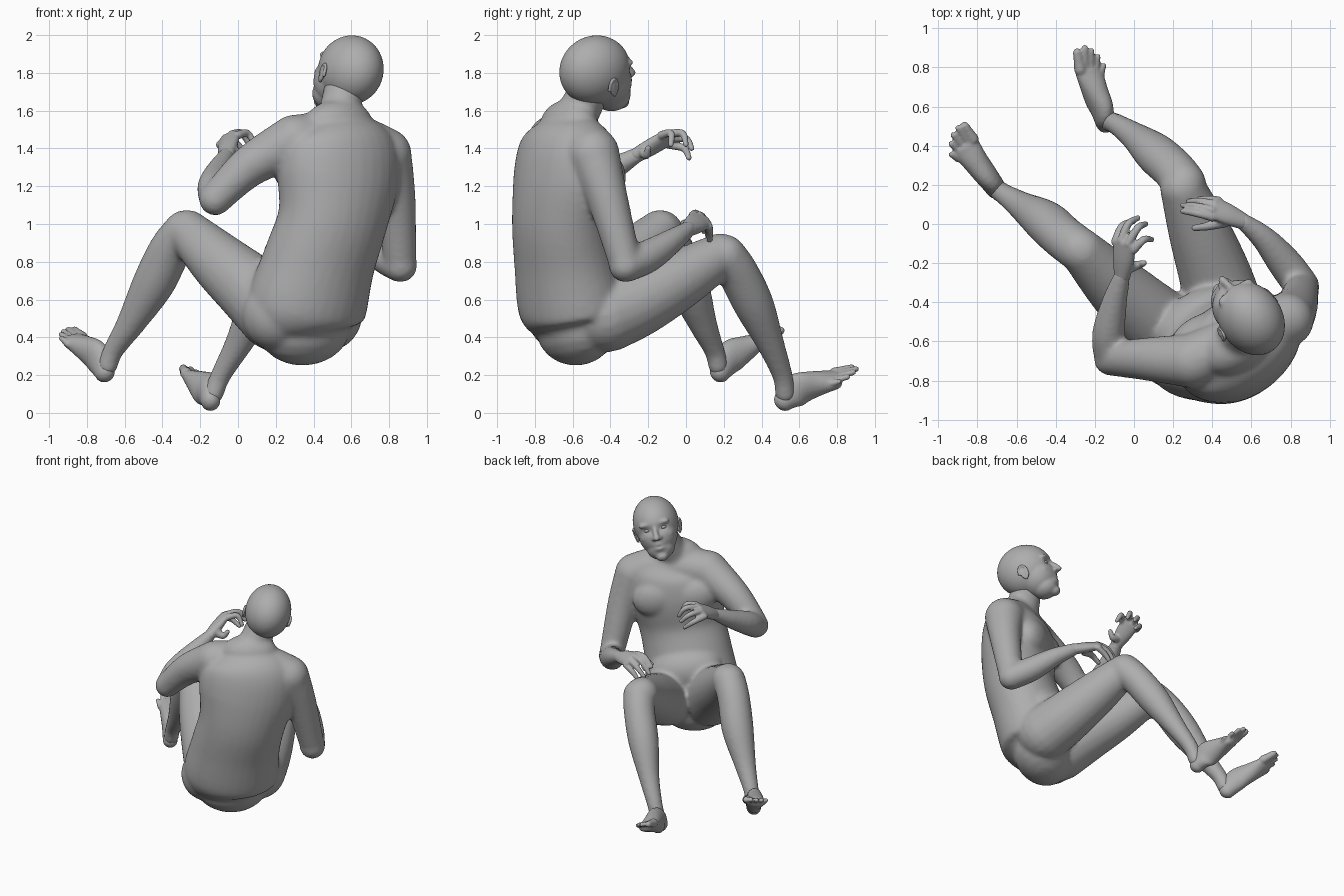
import bpy, bmesh, math
from mathutils import Vector, Matrix

cube = bpy.data.objects.get("Cube")
if cube:
    bpy.data.objects.remove(cube)

skin = bpy.data.materials.new("grey_skin")
skin.use_nodes = True
GREY = (0.42, 0.42, 0.42, 1)
skin.diffuse_color = GREY
skin.node_tree.nodes["Principled BSDF"].inputs["Base Color"].default_value = GREY
skin.node_tree.nodes["Principled BSDF"].inputs["Roughness"].default_value = 0.8


def spline(rings, steps=5):
    """Catmull-Rom through (x, y, z, half width, half depth) rings."""
    out = []
    for i in range(len(rings) - 1):
        p0, p3 = rings[max(i - 1, 0)], rings[min(i + 2, len(rings) - 1)]
        for s in range(steps):
            t = s / steps
            out.append([0.5 * (2 * b + (c - a) * t + (2 * a - 5 * b + 4 * c - d) * t * t
                               + (3 * b - a - 3 * c + d) * t ** 3)
                        for a, b, c, d in zip(p0, rings[i], rings[i + 1], p3)])
    return out + [list(rings[-1])]


def loft(bm, rings, side=(1, 0, 0), segs=20):
    """Round-ended tube of elliptical rings; side is the width direction."""
    rings = [tuple(r) if len(r) == 5 else tuple(r) + (r[3],) for r in rings]
    path = spline(rings)
    pts = [Vector(r[:3]) for r in path]
    n = len(path)
    tans = [(pts[min(i + 1, n - 1)] - pts[max(i - 1, 0)]).normalized() for i in range(n)]
    full = []
    for end, sign in ((0, -1), (n - 1, 1)):
        cap = []
        for k in range(1, 6):
            a = k / 5 * math.pi / 2 * 0.96
            w, d = path[end][3:]
            cap.append((pts[end] + tans[end] * sign * math.sin(a) * min(w, d),
                        tans[end], w * math.cos(a), d * math.cos(a)))
        if end == 0:
            full = cap[::-1] + [(p, t, r[3], r[4]) for p, t, r in zip(pts, tans, path)]
        else:
            full += cap
    loops = []
    for p, t, w, d in full:
        s = Vector(side)
        u = (s - t * s.dot(t)).normalized()
        v = t.cross(u)
        loops.append([bm.verts.new(p + u * w * math.cos(q) + v * d * math.sin(q))
                      for q in (2 * math.pi * k / segs for k in range(segs))])
    for a, b in zip(loops, loops[1:]):
        for k in range(segs):
            bm.faces.new((a[k], a[k - 1], b[k - 1], b[k]))
    bm.faces.new(loops[0])
    bm.faces.new(loops[-1][::-1])


def ball(bm, centre, radii, axes=Matrix.Identity(3)):
    m = Matrix.Translation(centre) @ axes.to_4x4() @ Matrix.Diagonal((*radii, 1))
    bmesh.ops.create_icosphere(bm, subdivisions=4, radius=1, matrix=m)


def fuse(name, bm, voxel, smooth):
    """Merge overlapping volumes into one soft surface."""
    bmesh.ops.recalc_face_normals(bm, faces=bm.faces)
    mesh = bpy.data.meshes.new(name)
    bm.to_mesh(mesh)
    bm.free()
    ob = bpy.data.objects.new(name, mesh)
    bpy.context.collection.objects.link(ob)
    rm = ob.modifiers.new("merge", "REMESH")
    rm.mode, rm.voxel_size, rm.use_smooth_shade = "VOXEL", voxel, True
    sm = ob.modifiers.new("soften", "SMOOTH")
    sm.factor, sm.iterations = 0.5, smooth
    deps = bpy.context.evaluated_depsgraph_get()
    ob.data = bpy.data.meshes.new_from_object(ob.evaluated_get(deps))
    ob.modifiers.clear()
    ob.data.materials.clear()
    ob.data.materials.append(skin)
    ob.data.shade_smooth()
    return ob


# Body directions: R across the shoulders, F where the chest faces
R, F, UP = Vector((0.85, 0.5, -0.1)), Vector((-0.53, 0.85, 0)), Vector((0, 0, 1))
BODY = Matrix((R.normalized(), F.normalized(), UP)).transposed()

# Torso, neck and limbs
bm = bmesh.new()
loft(bm, [(.35, -.58, .45, .26, .2), (.36, -.6, .55, .33, .27), (.43, -.64, .8, .31, .255),
          (.5, -.66, 1.02, .305, .245), (.53, -.635, 1.25, .345, .25), (.54, -.63, 1.43, .32, .215),
          (.53, -.62, 1.53, .2, .13)], R, 32)
loft(bm, [(.52, -.63, 1.43, .2, .16), (.53, -.6, 1.54, .125, .125), (.545, -.55, 1.63, .108, .112),
          (.57, -.5, 1.74, .11, .11)], R)
for s in (-1, 1):  # chest
    ball(bm, Vector((.52, -.62, 1.27)) + R * s * .13 + F * .14, (.17, .095, .14), BODY)
ball(bm, Vector((.41, -.6, .74)) + F * .13, (.26, .15, .17), BODY)
ball(bm, (.29, -.39, .55), (.07, .07, .08))
ball(bm, (.2, -.67, .52), (.18, .17, .19))
loft(bm, [(.3, -.7, 1.44, .14), (.58, -.58, 1.455, .135), (.78, -.49, 1.37, .14)], UP)

limbs = {
    "left_thigh": [(.46, -.42, .52, .2), (.41, -.25, .59, .185), (.33, -.03, .71, .158), (.25, .18, .835, .118)],
    "left_shin": [(.255, .205, .83, .115), (.205, .275, .74, .11), (.11, .36, .57, .107), (0, .45, .36, .073),
                  (-.09, .51, .2, .055), (-.13, .525, .1, .054)],
    "right_thigh": [(.2, -.58, .53, .205), (.06, -.46, .66, .185), (-.1, -.31, .8, .157), (-.265, -.14, .96, .116)],
    "right_shin": [(-.28, -.13, .96, .115), (-.36, -.07, .86, .114), (-.45, .01, .68, .112),
                   (-.57, .09, .47, .076), (-.66, .15, .33, .055), (-.69, .17, .25, .054)],
    "left_upper_arm": [(.78, -.49, 1.37, .14), (.83, -.42, 1.15, .11), (.86, -.32, .785, .086)],
    "left_forearm": [(.86, -.32, .78, .09), (.77, -.2, .83, .088), (.665, -.075, .91, .066), (.555, .015, .975, .044)],
    "right_upper_arm": [(.3, -.7, 1.44, .14), (.06, -.69, 1.305, .11), (-.12, -.69, 1.13, .086)],
    "right_forearm": [(-.12, -.68, 1.13, .086), (-.13, -.56, 1.2, .085), (-.1, -.4, 1.285, .066),
                      (-.06, -.26, 1.365, .043)],
}
for rings in limbs.values():
    loft(bm, rings)
fuse("body", bm, 0.014, 12)


# Hands: palm plus jointed digits, each given as knuckle, joint, tip
def hand(name, wrist, knuckles, joints, tips, thumb):
    bm = bmesh.new()
    k = [Vector(p) for p in knuckles]
    mid = (k[0] + k[1] + k[2] + k[3]) / 4
    w = Vector(wrist)
    loft(bm, [(*w, .045, .038), (*w.lerp(mid, .5), .06, .037), (*mid, .066, .028)], k[3] - k[0])
    for a, b, c in zip(k, joints, tips):
        loft(bm, [(*a, .023), (*b, .02), (*c, .015)], UP + R * .3, 10)
    loft(bm, [(*thumb[0], .035), (*thumb[1], .023), (*thumb[2], .017)], UP + R * .3, 10)
    fuse(name, bm, 0.007, 3)


hand("left_hand", (.555, .015, .975),
     [(.4, .035, 1.045), (.4, .07, 1.045), (.41, .1, 1.02), (.43, .12, .985)],
     [(.32, .055, 1.055), (.32, .09, 1.03), (.34, .115, .99), (.37, .125, .95)],
     [(.25, .065, 1.0), (.25, .095, .96), (.28, .115, .935), (.33, .125, .91)],
     [(.46, .015, .99), (.38, -.01, 1.0), (.31, -.02, .97)])
hand("right_hand", (-.06, -.26, 1.365),
     [(0, -.13, 1.47), (-.03, -.1, 1.475), (-.065, -.085, 1.455), (-.095, -.09, 1.42)],
     [(.05, -.08, 1.48), (.02, -.02, 1.48), (-.03, 0, 1.45), (-.06, -.01, 1.4)],
     [(.09, -.08, 1.42), (.06, 0, 1.42), (.02, .03, 1.4), (0, .015, 1.35)],
     [(-.03, -.22, 1.385), (.02, -.21, 1.365), (.05, -.2, 1.4)])


# Feet: heel-to-ball loft, then five toes from the big one outward
def foot(name, rings, big, little, tips):
    bm = bmesh.new()
    big, little = Vector(big), Vector(little)
    loft(bm, rings, big - little)
    for i, tip in enumerate(tips):
        base = big.lerp(little, i / 4)
        r = .027 if i == 0 else .021 - .001 * i
        loft(bm, [(*base, r * 1.2), (*base.lerp(Vector(tip), .5), r), (*tip, r * .85)], big - little, 10)
    fuse(name, bm, 0.008, 3)


foot("left_foot", [(-.145, .52, .065, .052, .058), (-.165, .585, .12, .058, .092), (-.2, .68, .152, .066, .072),
                   (-.23, .78, .175, .077, .042)], (-.275, .79, .21), (-.175, .74, .15),
     [(-.29, .875, .235), (-.252, .9, .232), (-.218, .885, .215), (-.185, .855, .19), (-.155, .81, .165)])
foot("right_foot", [(-.705, .18, .215, .052, .058), (-.745, .235, .295, .058, .088), (-.81, .32, .345, .066, .066),
                    (-.86, .39, .38, .077, .04)], (-.825, .435, .4), (-.9, .335, .365),
     [(-.865, .5, .435), (-.898, .49, .44), (-.923, .455, .43), (-.935, .41, .415), (-.935, .355, .395)])

# Head in its own tilted frame: x across, y forward, z up
HF = Vector((-.53, .82, .19)).normalized()
HR = Vector((.85, .48, -.27))
HR = (HR - HF * HR.dot(HF)).normalized()
HEAD = Matrix.Translation((.597, -.483, 1.815)) @ Matrix((HR, HF, HR.cross(HF))).transposed().to_4x4()

bm = bmesh.new()
ball(bm, (0, 0, 0), (.16, .2, .185))
ball(bm, (0, .07, -.07), (.137, .138, .15))
ball(bm, (0, .105, -.16), (.1, .1, .085))
ball(bm, (0, .165, -.208), (.045, .043, .038))
loft(bm, [(0, .19, .005, .016), (0, .215, -.03, .018), (0, .237, -.062, .021)])
for s in (-1, 1):
    ball(bm, (s * .022, .212, -.067), (.017, .02, .015))
    ball(bm, (s * .055, .162, .03), (.055, .03, .022))
    ball(bm, (s * .07, .125, -.065), (.05, .055, .045))
head = fuse("head", bm, 0.008, 8)

# Sculpted hollows and lips: place, spread, push along the face direction
dents = [((s * .055, .19, -.008), .02, -.013) for s in (-1, 1)]
dents += [((0, .2, -.118), .018, .009), ((0, .2, -.131), .007, -.009), ((0, .2, -.145), .018, .01),
          ((0, .2, -.168), .016, -.008)]
for v in head.data.vertices:
    if v.co.y > .08:
        for c, spread, push in dents:
            d = v.co - Vector(c)
            d.x *= .55
            v.co.y += push * math.exp(-d.length_squared / (2 * spread ** 2))
head.matrix_world = HEAD

# Eyes and ears
for s, side in ((-1, "right"), (1, "left")):
    bm = bmesh.new()
    ball(bm, (s * .056, .161, -.008), (.026, .02, .014))
    fuse(side + "_eye", bm, 0.005, 1).matrix_world = HEAD
    bm = bmesh.new()
    turn = Matrix.Rotation(s * .35, 3, "Z") @ Matrix.Rotation(.2, 3, "X")
    ball(bm, (s * .156, .012, -.065), (.012, .026, .045), turn)
    rim = [(s * (.158 + .01 * math.cos(a - 2.6)), .01 + .03 * math.cos(a), -.06 + .048 * math.sin(a), .009)
           for a in (-1.2 + k * .75 for k in range(7))]
    loft(bm, rim, (1, .1, 0), 10)
    fuse(side + "_ear", bm, 0.005, 2).matrix_world = HEAD
